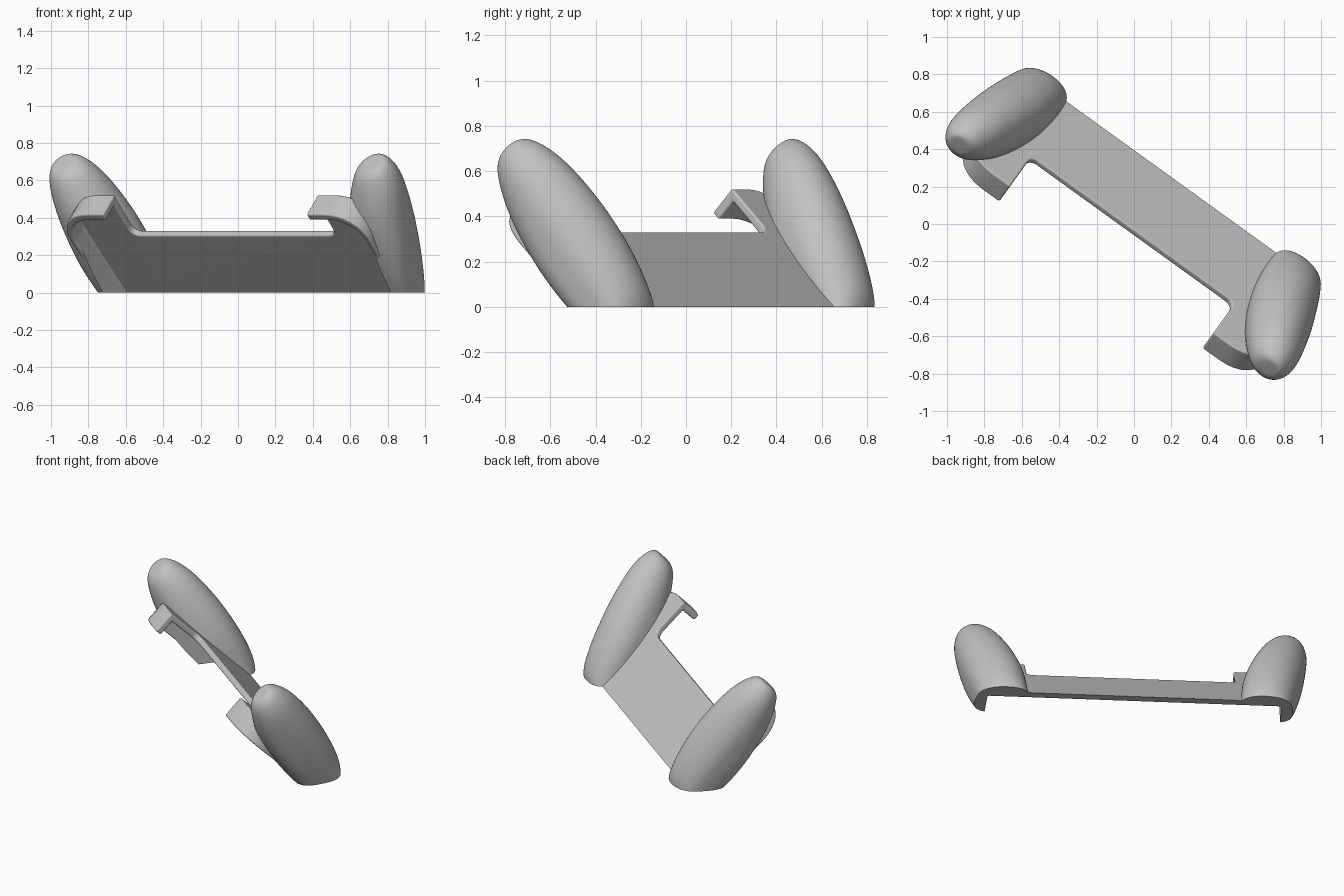
import bpy, bmesh, math
from mathutils import Matrix, Vector

if "Cube" in bpy.data.objects:
    bpy.data.objects.remove(bpy.data.objects["Cube"])

grey = bpy.data.materials.new("light grey")
grey.diffuse_color = (0.54, 0.54, 0.54, 1)
grey.use_nodes = True
grey.node_tree.nodes["Principled BSDF"].inputs["Base Color"].default_value = grey.diffuse_color

# Tilted local frame: x along the plate, -y up its slope, z out of its back
TILT = math.radians(44)
U = Vector((0.811, -0.585, 0)).normalized()
N = Vector((0.585, 0.811, 0)).normalized()
S = -N * math.cos(TILT) + Vector((0, 0, math.sin(TILT)))
W = N * math.sin(TILT) + Vector((0, 0, math.cos(TILT)))
frame = Matrix((U, -S, W)).transposed().to_4x4()
frame.translation = N * 0.32 + U * 0.015


def new_object(name, bm):
    bmesh.ops.recalc_face_normals(bm, faces=bm.faces)
    me = bpy.data.meshes.new(name)
    bm.to_mesh(me)
    bm.free()
    me.materials.append(grey)
    ob = bpy.data.objects.new(name, me)
    bpy.context.collection.objects.link(ob)
    return ob


def rounded(points, n=8):
    """Outline with each corner (x, y, radius) rounded."""
    out = []
    for i, (x, y, r) in enumerate(points):
        p = Vector((x, y))
        if r == 0:
            out.append(p)
            continue
        a = (Vector(points[i - 1][:2]) - p).normalized()
        b = (Vector(points[(i + 1) % len(points)][:2]) - p).normalized()
        for k in range(n + 1):
            t = k / n
            c = 0.59
            p0, p3 = p + a * r, p + b * r
            p1, p2 = p0.lerp(p, c), p3.lerp(p, c)
            out.append(p0 * (1 - t) ** 3 + p1 * 3 * t * (1 - t) ** 2
                       + p2 * 3 * t * t * (1 - t) + p3 * t ** 3)
    return out


def slab(name, half, low, high):
    """Extrude a left-right symmetric outline given by its right half."""
    pts = rounded(half + [(-x, y, r) for x, y, r in reversed(half)])
    bm = bmesh.new()
    f = bm.faces.new([bm.verts.new((p.x, -p.y, low)) for p in pts])
    ext = bmesh.ops.extrude_face_region(bm, geom=[f])["geom"]
    bmesh.ops.translate(bm, vec=(0, 0, high - low),
                        verts=[v for v in ext if isinstance(v, bmesh.types.BMVert)])
    return new_object(name, bm)


def sgnpow(v, e):
    return math.copysign(abs(v) ** e, v)


def grip(name, side):
    """Egg-like loft: slope position, inner, outer, bottom, top."""
    stations = [
        (-.30, .66, .92, -.21, -.14), (-.12, .665, .965, -.21, -.03),
        (-.05, .67, .985, -.205, .045), (0, .68, 1.0, -.20, .095),
        (.15, .685, 1.04, -.19, .16), (.30, .70, 1.075, -.175, .205),
        (.45, .735, 1.105, -.15, .24), (.60, .785, 1.125, -.11, .26),
        (.71, .83, 1.135, -.06, .262), (.79, .875, 1.125, -.01, .247),
        (.84, .915, 1.105, .03, .225), (.86, .955, 1.08, .07, .20),
        (.862, .975, 1.06, .09, .18)]
    bm = bmesh.new()
    rings = []
    for s, i, o, lo, hi in stations:
        ring = []
        for k in range(32):
            a = math.tau * k / 32
            flat = max(0, min(1, (0.7 - s) / 0.4))
            e = 1 if math.sin(a) >= 0 else 1 - 0.4 * flat   # squarer lower half
            x = (i + o) / 2 + (o - i) / 2 * sgnpow(math.cos(a), e)
            z = (lo + hi) / 2 + (hi - lo) / 2 * sgnpow(math.sin(a), e)
            ring.append(bm.verts.new((side * x, -s, z)))
        rings.append(ring)
    for r0, r1 in zip(rings, rings[1:]):
        for k in range(32):
            j = (k + 1) % 32
            bm.faces.new((r0[k], r0[j], r1[j], r1[k]))
    bm.faces.new(rings[0])
    bm.faces.new(rings[-1])
    ob = new_object(name, bm)
    sub = ob.modifiers.new("smooth", 'SUBSURF')
    sub.levels = sub.render_levels = 2
    return ob


def finish(ob, cutters, bevel=0):
    """Hollow the part, place it, and trim it at the floor and the back end."""
    for c in cutters:
        m = ob.modifiers.new("slot", 'BOOLEAN')
        m.operation, m.object, m.solver = 'DIFFERENCE', c, 'EXACT'
    if bevel:
        m = ob.modifiers.new("edge", 'BEVEL')
        m.width, m.segments, m.limit_method = bevel, 3, 'ANGLE'
    dg = bpy.context.evaluated_depsgraph_get()
    me = bpy.data.meshes.new_from_object(ob.evaluated_get(dg))
    ob.modifiers.clear()
    ob.data = me
    me.transform(frame)
    bm = bmesh.new()
    bm.from_mesh(me)
    for co, no in (((0, 0, 0), (0, 0, -1)), (N * 0.387, N)):
        cut = bmesh.ops.bisect_plane(bm, geom=bm.verts[:] + bm.edges[:] + bm.faces[:],
                                     plane_co=co, plane_no=no, clear_outer=True)
        edges = [e for e in cut["geom_cut"] if isinstance(e, bmesh.types.BMEdge)]
        if edges:
            bmesh.ops.triangle_fill(bm, edges=edges, use_beauty=True)
    bmesh.ops.recalc_face_normals(bm, faces=bm.faces)
    bm.to_mesh(me)
    bm.free()
    bpy.ops.object.select_all(action='DESELECT')
    ob.select_set(True)
    bpy.context.view_layer.objects.active = ob
    bpy.ops.object.shade_smooth_by_angle(angle=math.radians(35))
    if bevel:
        m = ob.modifiers.new("flat_faces", 'WEIGHTED_NORMAL')
        m.keep_sharp = True


# Slot under the plate for the held device
slot = slab("slot_cutter", [(.925, -.6, 0), (.965, .71, .18)], -.5, -.04)

# Back plate with the two hooked upper corners
plate = slab("back_plate", [(.955, -.3, 0), (1.0, .755, .22), (.67, .755, 0), (.67, .48, .05)],
             -.15, 0)
finish(plate, [slot], 0.012)

# Hand grips
for name, side in (("left_grip", -1), ("right_grip", 1)):
    finish(grip(name, side), [slot])

bpy.data.objects.remove(slot)
